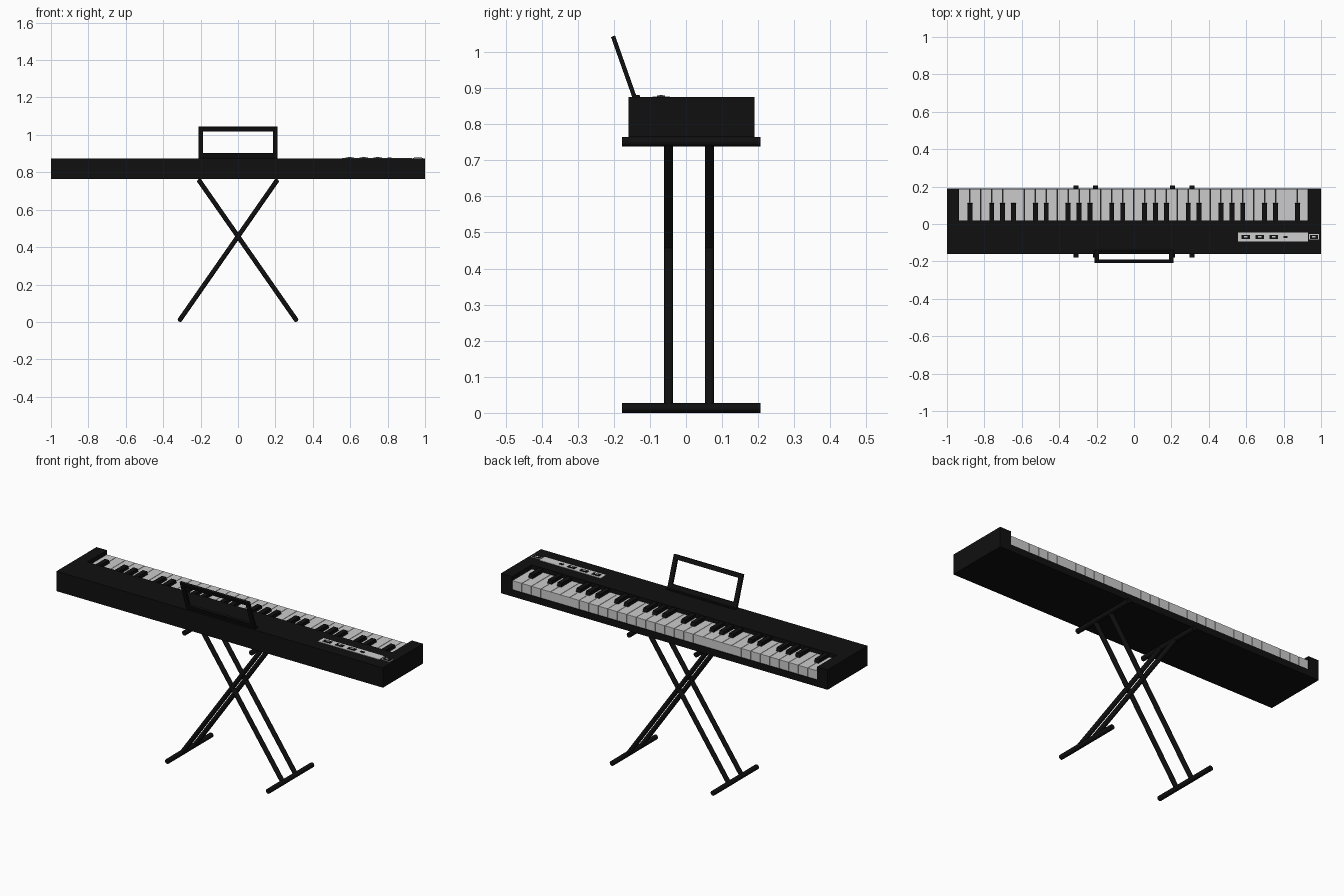
import bpy, bmesh, math
from mathutils import Vector, Matrix

if "Cube" in bpy.data.objects:
    bpy.data.objects.remove(bpy.data.objects["Cube"])


def mat(name, v):
    m = bpy.data.materials.new(name)
    m.diffuse_color = (v, v, v, 1)
    m.use_nodes = True
    m.node_tree.nodes["Principled BSDF"].inputs["Base Color"].default_value = m.diffuse_color
    return m


BLACK = mat("matte black", 0.005)
WHITE = mat("key white", 0.6)
PANEL = mat("panel light grey", 0.62)


def finish(bm, name, material, bevel=0.0):
    bmesh.ops.recalc_face_normals(bm, faces=bm.faces)
    me = bpy.data.meshes.new(name)
    bm.to_mesh(me)
    bm.free()
    me.materials.append(material)
    ob = bpy.data.objects.new(name, me)
    bpy.context.collection.objects.link(ob)
    if bevel:
        b = ob.modifiers.new("bevel", 'BEVEL')
        b.width = bevel
        b.segments = 1
    return ob


def add_box(bm, x0, x1, y0, y1, z0, z1):
    m = Matrix.Translation(((x0 + x1) / 2, (y0 + y1) / 2, (z0 + z1) / 2))
    m = m @ Matrix.Diagonal((x1 - x0, y1 - y0, z1 - z0, 1))
    bmesh.ops.create_cube(bm, size=1, matrix=m)


def boxes(name, material, items, bevel=0.0):
    bm = bmesh.new()
    for it in items:
        add_box(bm, *it)
    return finish(bm, name, material, bevel)


def extrude_x(name, material, profile, x0, x1):
    bm = bmesh.new()
    f = bm.faces.new([bm.verts.new((x0, y, z)) for y, z in profile])
    r = bmesh.ops.extrude_face_region(bm, geom=[f])
    vs = [g for g in r["geom"] if isinstance(g, bmesh.types.BMVert)]
    bmesh.ops.translate(bm, verts=vs, vec=(x1 - x0, 0, 0))
    return finish(bm, name, material)


def tube(name, a, b, r=0.0133):
    a, b = Vector(a), Vector(b)
    d = b - a
    m = Matrix.Translation((a + b) / 2) @ d.to_track_quat('Z', 'Y').to_matrix().to_4x4()
    bm = bmesh.new()
    bmesh.ops.create_cone(bm, cap_ends=True, segments=16, radius1=r, radius2=r,
                          depth=d.length, matrix=m)
    ob = finish(bm, name, BLACK)
    for p in ob.data.polygons:
        p.use_smooth = len(p.vertices) == 4
    return ob


TOP, BOT = 0.875, 0.765
KX0, KX1, KEYS = -0.936, 0.932, 32
KW = (KX1 - KX0) / KEYS

# case: stepped profile with the key bed, and end cheeks
extrude_x("keyboard_case", BLACK,
          [(-0.16, BOT), (0.19, BOT), (0.19, 0.802), (0.02, 0.802), (0.02, TOP), (-0.16, TOP)],
          KX0, KX1)
boxes("end_cheeks", BLACK, [(-1, KX0, -0.16, 0.19, BOT, TOP), (KX1, 1, -0.16, 0.19, BOT, TOP)])

# white keys
boxes("white_keys", WHITE,
      [(KX0 + i * KW + 0.0012, KX0 + (i + 1) * KW - 0.0012, 0.02, 0.188, 0.803, 0.852)
       for i in range(KEYS)])

# black keys with sloped fronts, grouped in twos and threes
bm = bmesh.new()
for i in range(1, KEYS):
    if i % 7 in (2, 6):
        continue
    c = KX0 + i * KW
    add_box(bm, c - 0.013, c + 0.013, 0.02, 0.115, 0.845, 0.871)
for v in bm.verts:
    if v.co.z > 0.86 and v.co.y > 0.1:
        v.co.y -= 0.008
finish(bm, "black_keys", BLACK)

# control panel plate and buttons
boxes("control_panel", PANEL, [(0.555, 0.93, -0.093, -0.045, TOP - 0.002, TOP + 0.002)])
cy = -0.069
bx = (0.597, 0.672, 0.747)
boxes("panel_buttons", BLACK,
      [(x - 0.022, x + 0.022, cy - 0.011, cy + 0.011, TOP, TOP + 0.005) for x in bx]
      + [(0.80, 0.822, cy - 0.006, cy + 0.006, TOP, TOP + 0.005)])
boxes("button_marks", PANEL,
      [(x - 0.009, x + 0.009, cy - 0.004, cy + 0.004, TOP + 0.004, TOP + 0.006) for x in bx])

# power switch at the right end
boxes("switch_frame", PANEL, [(0.936, 0.988, cy - 0.015, cy + 0.015, TOP - 0.002, TOP + 0.002)])
boxes("switch", BLACK, [(0.941, 0.983, cy - 0.011, cy + 0.011, TOP, TOP + 0.004)])
boxes("switch_mark", PANEL, [(0.953, 0.971, cy - 0.004, cy + 0.004, TOP + 0.003, TOP + 0.005)])

# music rest: frame built upright, then leaned back
L, W, T = 0.181, 0.212, 0.006
rest = boxes("music_rest", BLACK,
             [(-W, -W + 0.024, -T, T, 0, L), (W - 0.024, W, -T, T, 0, L),
              (-W + 0.024, W - 0.024, -T, T, L - 0.024, L),
              (-W + 0.024, W - 0.024, -T, T, 0, 0.031)])
rest.location = (0, -0.142, 0.873)
rest.rotation_euler = (math.atan2(0.06, 0.17), 0, 0)
boxes("music_rest_lip", BLACK, [(-W, W, -0.145, -0.127, TOP - 0.002, TOP + 0.006)], 0.002)

# folding stand: crossed twin legs, feet and support bars
for s, side in ((-1, "left"), (1, "right")):
    for y, pos in ((-0.048, "front"), (0.065, "back")):
        tube(f"{side}_{pos}_leg", (s * 0.309, y, 0.0135), (-s * 0.205, y, 0.7515), 0.0125)
    tube(f"{side}_foot", (s * 0.309, -0.178, 0.0135), (s * 0.309, 0.207, 0.0135))
    tube(f"{side}_support_bar", (s * 0.205, -0.178, 0.7515), (s * 0.205, 0.207, 0.7515))
